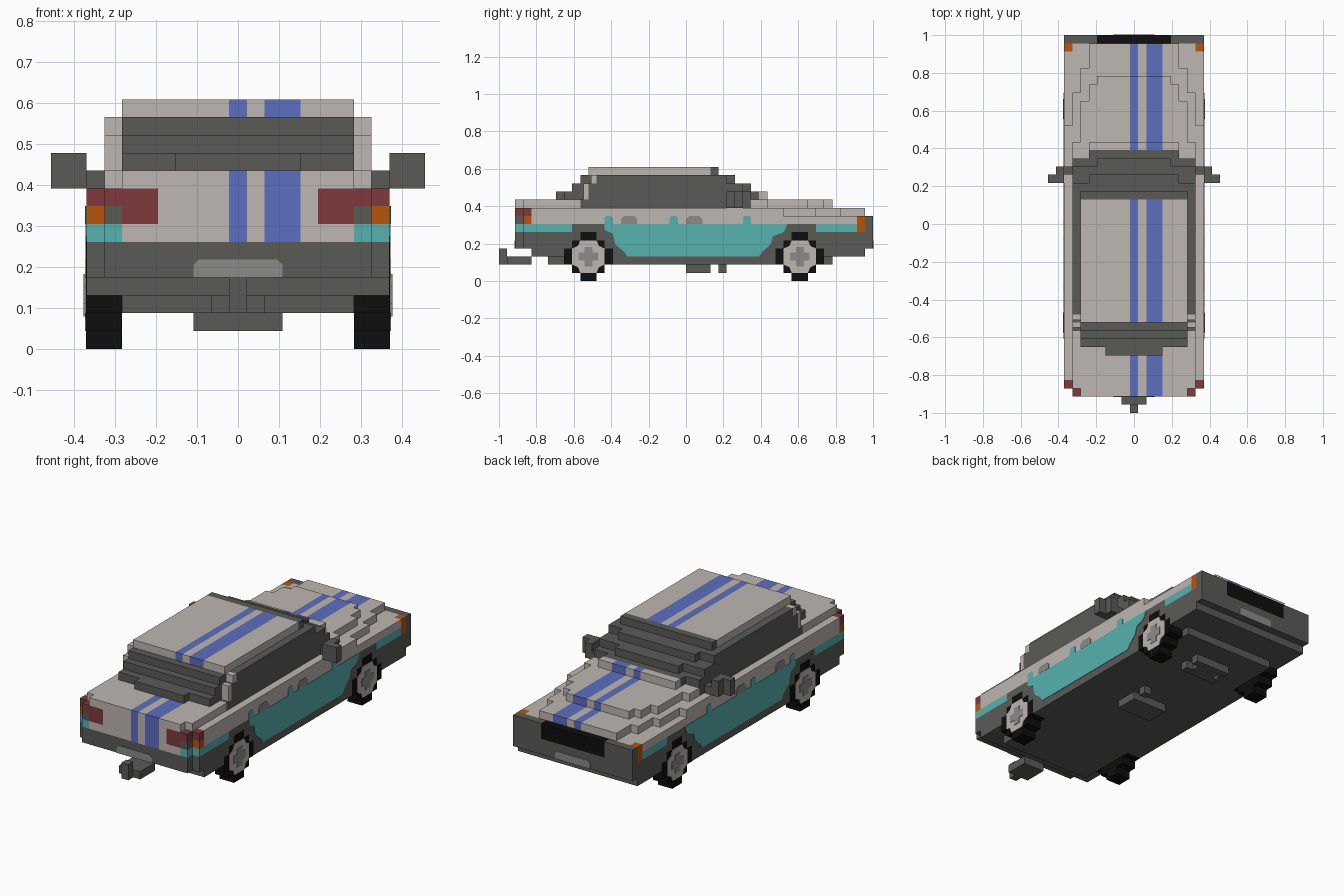
import bpy, bmesh

cube = bpy.data.objects.get("Cube")
if cube:
    bpy.data.objects.remove(cube, do_unlink=True)

V = 2 / 46  # size of one block


def material(name, r, g, b):
    lin = [(c / 255 / 12.92) if c < 11 else ((c / 255 + 0.055) / 1.055) ** 2.4 for c in (r, g, b)]
    m = bpy.data.materials.new(name)
    m.use_nodes = True
    m.diffuse_color = (*lin, 1)
    m.node_tree.nodes["Principled BSDF"].inputs["Base Color"].default_value = (*lin, 1)
    return m


WHITE, DARK, TEAL, BLUE, RED, ORANGE, BLACK, GREY = range(8)
mats = [material("warm white", 190, 183, 178), material("dark grey", 90, 90, 86),
        material("teal", 86, 178, 175), material("stripe blue", 91, 110, 192),
        material("lamp red", 126, 58, 58), material("indicator orange", 186, 84, 12),
        material("black", 14, 14, 14), material("mid grey", 140, 139, 138)]


def finish(bm, name):
    bmesh.ops.recalc_face_normals(bm, faces=bm.faces)
    mesh = bpy.data.meshes.new(name)
    bm.to_mesh(mesh)
    bm.free()
    for m in mats:
        mesh.materials.append(m)
    ob = bpy.data.objects.new(name, mesh)
    bpy.context.collection.objects.link(ob)
    return ob


def part(name, boxes):
    """Mesh of boxes (x0, x1, y0, y1, z0, z1, material) in block units."""
    bm = bmesh.new()
    for x0, x1, y0, y1, z0, z1, mat in boxes:
        verts = bmesh.ops.create_cube(bm, size=1)["verts"]
        for v in verts:
            v.co.x = V * (x1 if v.co.x > 0 else x0)
            v.co.y = V * (y1 if v.co.y > 0 else y0)
            v.co.z = V * (z1 if v.co.z > 0 else z0)
        for f in {f for v in verts for f in v.link_faces}:
            f.material_index = mat
    return finish(bm, name)


def prism(name, pts, a, b, mat, axis="x"):
    """Flat outline extruded from a to b along x (points y,z) or y (points x,z)."""
    bm = bmesh.new()
    place = (lambda p, t: (t, p[0], p[1])) if axis == "x" else (lambda p, t: (p[0], t, p[1]))
    face = bm.faces.new([bm.verts.new([V * c for c in place(p, a)]) for p in pts])
    new = bmesh.ops.extrude_face_region(bm, geom=[face])["geom"]
    shift = (V * (b - a), 0, 0) if axis == "x" else (0, V * (b - a), 0)
    bmesh.ops.translate(bm, vec=shift, verts=[g for g in new if isinstance(g, bmesh.types.BMVert)])
    for f in bm.faces:
        f.material_index = mat
    return finish(bm, name)


def centred(w, *rest):
    return [(-w, w, *rest)]


def both(x0, x1, *rest):
    return [(x0, x1, *rest), (-x1, -x0, *rest)]


def striped(w, *dims):
    """White slab crossed by the narrow and the wide racing stripe."""
    cuts = [(-w, -.5, WHITE), (-.5, .5, BLUE), (.5, 1.5, WHITE), (1.5, 3.5, BLUE), (3.5, w, WHITE)]
    return [(a, b, *dims, m) for a, b, m in cuts]


# Lower body
part("chassis", centred(6.5, -17, 18, 2, 3, DARK) + both(6.5, 8.5, -9, 11, 2, 3, DARK)
     + centred(8.5, -19, 22, 3, 4, DARK) + centred(8.5, -20, 22, 4, 6, DARK)
     + centred(7.5, -21, -20, 4, 6, DARK))
part("side_band", striped(6.5, -21, -20, 6, 7) + both(6.5, 7.5, -21, -20, 6, 7, TEAL)
     + centred(8.5, -20, -14, 6, 7, TEAL) + centred(8.5, -14, 16, 6, 7, DARK)
     + centred(8.5, 16, 21, 6, 7, TEAL) + centred(7.5, 21, 22, 6, 7, DARK))

# Upper body, trunk and stepped hood
part("upper_body", striped(4.5, -21, -20, 7, 9) + centred(7.5, -20, -19, 7, 9, WHITE)
     + striped(8.5, -19, 12, 7, 9) + striped(8.5, 12, 21, 7, 8) + striped(7.5, 21, 22, 7, 8))
part("trunk_lid", striped(6.5, -21, -20, 9, 10) + striped(7.5, -20, -13, 9, 10))
hood = []
for w, y0, y1 in ((7.5, 12, 16), (6.5, 16, 19), (5.5, 19, 22)):
    hood += striped(w, y0, y1, 8, 9)
for w, y0, y1 in ((7.5, 8, 10), (6.5, 10, 15), (5.5, 15, 17), (4.5, 17, 18)):
    hood += striped(w, y0, y1, 9, 10)
part("hood", hood + striped(5.5, 9, 10, 10, 11))

# Lamps
part("rear_lamps", both(4.5, 6.5, -21, -20, 7, 9, RED) + both(6.5, 7.5, -21, -20, 8, 9, RED)
     + both(7.5, 8.5, -20, -19, 8, 9, RED) + both(6.5, 7.5, -21, -20, 7, 8, DARK)
     + both(7.5, 8.5, -20, -19, 7, 8, ORANGE))
part("front_indicators", both(7.5, 8.5, 21, 22, 6, 8, ORANGE))

# Nose with grille, licence plates
part("front_bumper", centred(8.5, 22, 23, 4, 6, DARK) + both(4.5, 8.5, 22, 23, 6, 8, DARK))
part("grille", centred(4.5, 22, 23, 6, 8, BLACK))
plate = [(-2.5, 4), (2.5, 4), (2.5, 4.7), (2.2, 5), (-2.2, 5), (-2.5, 4.7)]
prism("rear_plate", plate, -21.08, -21, GREY, "y")
prism("front_plate", plate, 23, 23.06, GREY, "y")

# Cabin glass, stacked in steps
part("cabin_glass", centred(7.5, -13, 8, 9, 10, DARK)
     + centred(7.5, -12, 8, 10, 11, DARK) + centred(6.5, -15, -12, 10, 11, DARK)
     + centred(3.5, -16, -15, 10, 11, DARK) + centred(5.5, 8, 9, 10, 11, DARK)
     + centred(7.5, -12, 7, 11, 12, DARK) + centred(6.5, -14, -12, 11, 12, DARK)
     + centred(4.5, 7, 8, 11, 12, DARK)
     + centred(7.5, -11, 5, 12, 13, DARK) + centred(6.5, -13, -11, 12, 13, DARK)
     + centred(5.5, 5, 6, 12, 13, DARK) + centred(6.5, 3, 4, 13, 14, DARK))
part("rear_pillars", both(6.5, 7.5, -12.6, -12, 10, 12, WHITE)
     + both(6.5, 7.5, -11.7, -11, 12, 13, WHITE))
part("roof", striped(6.5, -12, 3, 13, 14))

# Door mirrors
part("mirrors", both(7.5, 8.5, 6, 7, 9, 10, DARK) + both(8.5, 9.5, 5, 7, 9, 11, DARK)
     + both(9.5, 10.5, 5, 6, 9, 11, DARK))

# Painted side panels, tabs and door handles
panel = [(-10, 7), (-10, 6.3), (-9, 5.8), (-8.7, 4.5), (-7.6, 3.6), (-7.2, 3), (9, 3), (9.4, 3.6),
         (10.4, 4.5), (10.7, 5.5), (12, 6), (12.5, 7)]
for s, side in ((1, "left"), (-1, "right")):
    prism(side + "_door_panel", panel, s * 8.5, s * 8.56, TEAL)
    for i, y in enumerate((-10, -2, 7)):
        tab = [(y, 7), (y + 1, 7), (y + 1, 7.8), (y + .8, 8), (y + .2, 8), (y, 7.8)]
        prism(f"{side}_panel_tab_{i}", tab, s * 8.5, s * 8.56, TEAL)
    for i, y in enumerate((-8, 0)):
        grip = [(y, 7), (y + 2, 7), (y + 2, 7.6), (y + 1.6, 8), (y + .4, 8), (y, 7.6)]
        prism(f"{side}_door_handle_{i}", grip, s * 8.5, s * 8.58, GREY)

    # Wheels
    for c, end in ((-12, "rear"), (14, "front")):
        rows = ((0, 1, 1), (1, 2, 2), (2, 4, 3), (4, 5, 2), (5, 6, 1))
        part(f"{side}_{end}_tyre", [(s * 6.5, s * 8.54, c - w, c + w, z0, z1, BLACK)
                                    for z0, z1, w in rows])
        rim = [(c + a, 3 + b) for a, b in ((-2, -1), (-1.3, -1.3), (-1, -2), (1, -2), (1.3, -1.3),
               (2, -1), (2, 1), (1.3, 1.3), (1, 2), (-1, 2), (-1.3, 1.3), (-2, 1))]
        prism(f"{side}_{end}_rim", rim, s * 8.5, s * 8.6, WHITE)
        part(f"{side}_{end}_hub", [(s * 8.55, s * 8.66, c - 1.2, c + 1.2, 2.5, 3.5, GREY),
                                   (s * 8.55, s * 8.66, c - .5, c + .5, 1.8, 4.2, GREY)])

# Tow hitch and underside fittings
part("tow_hitch", centred(1.5, -22, -19, 2, 3, DARK) + centred(.5, -23, -22, 2, 4, DARK))
part("underside_boxes", centred(2.5, 0, 3, 1, 2, DARK) + [(1.5, 2.5, 4, 5, 1, 2, DARK)]
     + centred(2.5, 12, 13, 1, 2, DARK) + centred(1.5, 13, 14, 1, 2, DARK)
     + centred(2.5, 14, 15, 1, 2, DARK))
